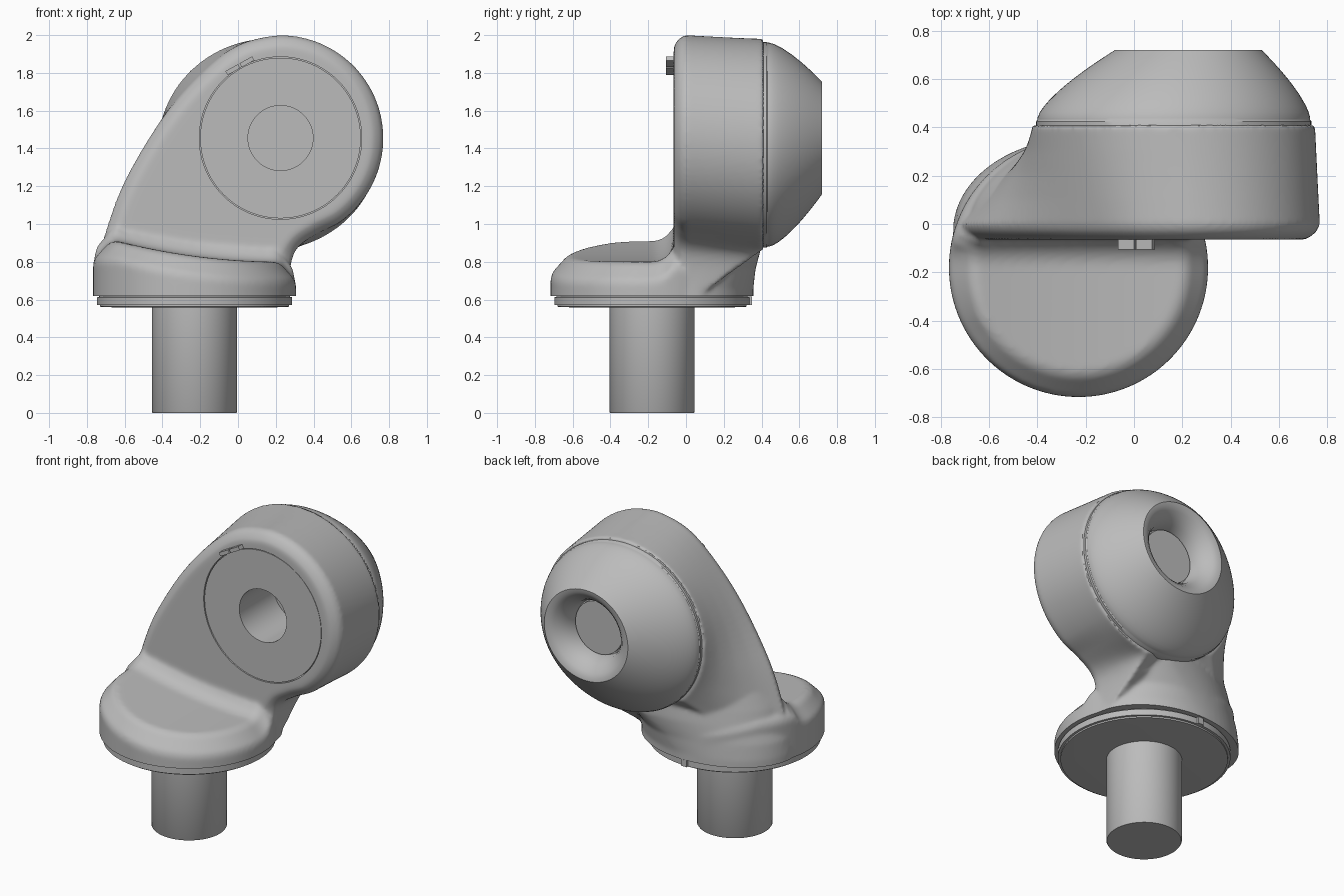
import bpy, bmesh
from math import sin, cos, pi, sqrt, radians, atan2
from mathutils import Vector, Matrix

if "Cube" in bpy.data.objects:
    bpy.data.objects.remove(bpy.data.objects["Cube"], do_unlink=True)

grey = bpy.data.materials.new("satin_grey")
grey.use_nodes = True
colour = (0.5, 0.5, 0.5, 1)
grey.diffuse_color = colour
grey.node_tree.nodes["Principled BSDF"].inputs["Base Color"].default_value = colour

BASE = Vector((-0.23, -0.18, 0))
HEAD = Vector((0.225, 0, 1.455))
RING = Vector((0.165, 0, 1.42))
N = 96


def add_loft(bm, rings):
    """Skin closed rings of equal length and cap both ends."""
    vs = [[bm.verts.new(p) for p in r] for r in rings]
    n = len(rings[0])
    for a, b in zip(vs, vs[1:]):
        for i in range(n):
            j = (i + 1) % n
            bm.faces.new((a[i], a[j], b[j], b[i]))
    bm.faces.new(vs[0][::-1])
    bm.faces.new(vs[-1])


def make(name, bm):
    bmesh.ops.recalc_face_normals(bm, faces=bm.faces)
    me = bpy.data.meshes.new(name)
    bm.to_mesh(me)
    bm.free()
    ob = bpy.data.objects.new(name, me)
    bpy.context.collection.objects.link(ob)
    me.materials.append(grey)
    return ob


def finish(ob, angle=35):
    bpy.ops.object.select_all(action='DESELECT')
    ob.select_set(True)
    bpy.context.view_layer.objects.active = ob
    if ob.modifiers:
        bpy.ops.object.convert(target='MESH')
    bpy.ops.object.shade_smooth_by_angle(angle=radians(angle))


def turned(name, centre, profile, axis='Z'):
    """Round part from (radius, position along the axis) pairs."""
    bm = bmesh.new()
    rings = []
    for r, h in profile:
        ring = []
        for i in range(N):
            a = 2 * pi * i / N
            u, v = r * cos(a), r * sin(a)
            ring.append(centre + Vector((u, v, h) if axis == 'Z' else (u, h, v)))
        rings.append(ring)
    add_loft(bm, rings)
    return make(name, bm)


def box(name, centre, size, tilt=0):
    bm = bmesh.new()
    m = Matrix.Translation(centre) @ Matrix.Rotation(-tilt, 4, 'Y') @ Matrix.Diagonal((*size, 1))
    bmesh.ops.create_cube(bm, size=1, matrix=m)
    return make(name, bm)


# Foot: round collar with a sloping top that sweeps up into the arm
def foot_top(x, y):
    s = min(max((0.22 - x) / 0.86, 0), 1)
    d = min(max(y + 0.18, 0), 0.11)
    return 0.80 + 0.11 * s * s + 0.12 - sqrt(0.0144 - d * d)


body = bmesh.new()
rings = [[BASE + Vector((0.537 * cos(2 * pi * i / N), 0.537 * sin(2 * pi * i / N), 0.57))
          for i in range(N)]]
steps = [(0.537, -0.12), (0.527, -0.09), (0.46, -0.015), (0.43, 0)]
steps += [(0.43 - 0.021 * k, 0) for k in range(1, 21)]
for r, drop in steps:
    ring = []
    for i in range(N):
        a = 2 * pi * i / N
        p = BASE + Vector((r * cos(a), r * sin(a), 0))
        p.z = foot_top(p.x, p.y) + drop
        ring.append(p)
    rings.append(ring)
add_loft(body, rings)

# Neck: half oval sections rising from the foot to the head
rings = []
for z, xl, xb, yb, xr in [(0.57, -0.75, -0.23, 0.355, 0.28), (0.66, -0.75, -0.22, 0.357, 0.275),
                          (0.76, -0.74, -0.14, 0.368, 0.27), (0.88, -0.70, 0.03, 0.40, 0.30),
                          (0.96, -0.68, 0.10, 0.405, 0.37), (1.12, -0.62, 0.16, 0.40, 0.5)]:
    ring = []
    for i in range(41):
        a = pi * i / 40
        rad = (xr - xb) if cos(a) > 0 else (xb - xl)
        ring.append(Vector((xb + rad * cos(a), -0.03 + (yb + 0.03) * sin(a), z)))
    rings.append(ring)
add_loft(body, rings)


# Arm and head: teardrop outline lofted back to a round seat
def spline(pts, n=8):
    out = []
    for k in range(1, len(pts) - 2):
        a, b, c, d = (Vector(p) for p in pts[k - 1:k + 3])
        for i in range(n):
            t = i / n
            out.append(0.5 * (2 * b + (c - a) * t + (2 * a - 5 * b + 4 * c - d) * t * t
                              + (3 * b - a - 3 * c + d) * t ** 3))
    return out


arc = [Vector((HEAD.x + 0.545 * cos(radians(a)), HEAD.z + 0.545 * sin(radians(a))))
       for a in range(90, -56, -3)]
right = spline([arc[-6], arc[-1], (0.42, 0.95), (0.32, 0.88), (0.28, 0.78), (0.265, 0.57), (0.26, 0.4)])
left = spline([(-0.76, 0.3), (-0.74, 0.57), (-0.735, 0.80), (-0.69, 1.0), (-0.59, 1.25),
               (-0.40, 1.56), (-0.20, 1.79), (0.0, 1.945), (0.225, 2.0), (0.4, 1.98)])
outline = arc[:-1] + right + [Vector((0.265, 0.57))] + left


def inset(pts, d):
    out = []
    for i, p in enumerate(pts):
        t = (pts[(i + 1) % len(pts)] - pts[i - 1]).normalized()
        out.append(p + d * Vector((t.y, -t.x)))
    return out


rings = []
for y, d in [(-0.065, 0.065), (-0.055, 0.042), (-0.03, 0.012), (0, 0)]:
    rings.append([Vector((p.x, y, p.y)) for p in inset(outline, d)])
seat = []
for p in outline:
    a = atan2(p.y - RING.z, p.x - RING.x)
    seat.append(Vector((RING.x + 0.585 * cos(a), 0.41, RING.z + 0.56 * sin(a))))
for t in (0.25, 0.5, 0.75, 1):
    rings.append([p.lerp(q, t) for p, q in zip(rings[3], seat)])
add_loft(body, rings)
arm = make("arm_body", body)

# Merge the overlapping volumes and soften their joins
remesh = arm.modifiers.new("merge", 'REMESH')
remesh.mode = 'VOXEL'
remesh.voxel_size = 0.012
smooth = arm.modifiers.new("soften", 'SMOOTH')
smooth.factor = 0.5
smooth.iterations = 8

# Trim the underside and bore the front pocket
cutters = [box("underside_cutter", (BASE.x, BASE.y, 0.42), (2, 2, 0.4)),
           turned("pocket_cutter", HEAD, [(0.43, -0.3), (0.43, 0.3)], 'Y')]
for c in cutters:
    cut = arm.modifiers.new(c.name, 'BOOLEAN')
    cut.operation = 'DIFFERENCE'
    cut.object = c
    c.hide_render = True
finish(arm, 40)
for c in cutters:
    bpy.data.objects.remove(c, do_unlink=True)

# Front insert with a blind bore
finish(turned("front_insert", HEAD, [(0.425, 0.31), (0.425, -0.062), (0.172, -0.062), (0.172, 0.3)], 'Y'))

# Rear dome: off-centre seat drawn in to a round rim, with a dished recess
tip = Vector((HEAD.x, 0, HEAD.z))
shape = [(0.38, -0.02), (0.425, -0.02), (0.432, 0)]
shape += [(0.44 + 0.28 * k / 12, (k / 12) ** 1.4) for k in range(13)]
rings = []
for y, s in shape:
    c = RING.lerp(tip, max(s, 0))
    rx, rz = 0.565 + (0.305 - 0.565) * s, 0.54 + (0.298 - 0.54) * s
    rings.append([Vector((c.x + rx * cos(2 * pi * i / N), y, c.z + rz * sin(2 * pi * i / N)))
                  for i in range(N)])
for r, y in [(0.275, 0.716), (0.25, 0.70), (0.22, 0.67), (0.195, 0.63), (0.182, 0.58), (0.18, 0.56)]:
    rings.append([Vector((HEAD.x + r * cos(2 * pi * i / N), y, HEAD.z + r * sin(2 * pi * i / N)))
                  for i in range(N)])
dome = bmesh.new()
add_loft(dome, rings)
finish(make("rear_dome", dome))
finish(turned("recess_plug", HEAD, [(0.172, 0.55), (0.172, 0.585)], 'Y'))

# Pair of small catches on the edge of the insert
for k, s in enumerate((-0.043, 0.043)):
    t = radians(29)
    pos = (0.01 + s * cos(t), -0.08, 1.838 + s * sin(t))
    box("catch_%d" % (k + 1), pos, (0.076, 0.05, 0.024), t)

# Shaft, under plate and index tab
finish(turned("shaft", BASE, [(0.222, 0), (0.226, 0.006), (0.226, 0.58)]))
finish(turned("under_plate", BASE, [(0.41, 0.558), (0.5, 0.562), (0.5, 0.572), (0.516, 0.572),
                                    (0.516, 0.612), (0.505, 0.614), (0.505, 0.63)]))
box("index_tab", (BASE.x, 0.33, 0.594), (0.04, 0.04, 0.044))
